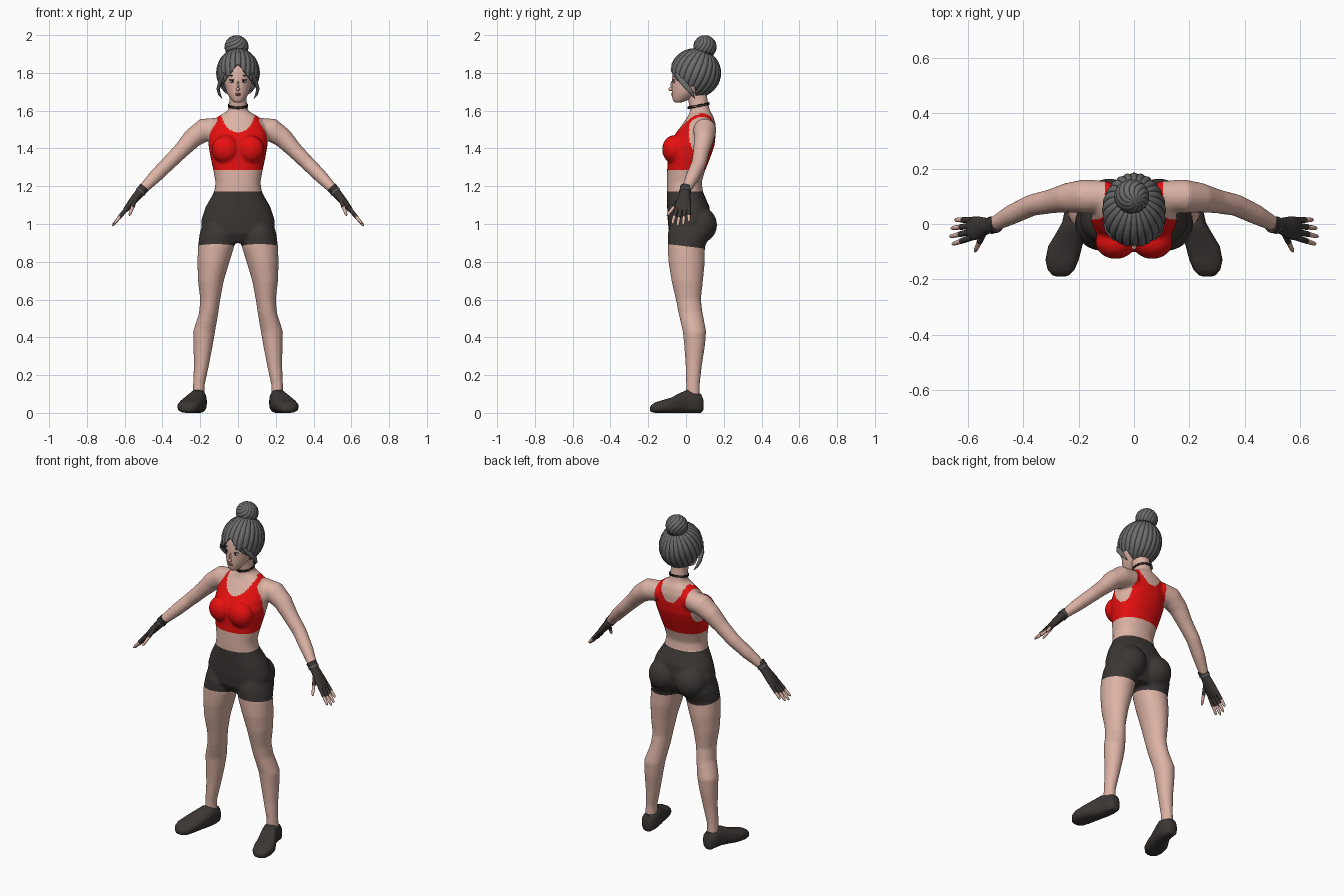
import bpy, bmesh, math
from mathutils import Vector, Matrix

if "Cube" in bpy.data.objects:
    bpy.data.objects.remove(bpy.data.objects["Cube"])


def material(name, r, g, b):
    m = bpy.data.materials.new(name)
    m.use_nodes = True
    m.diffuse_color = (r, g, b, 1)
    m.node_tree.nodes["Principled BSDF"].inputs["Base Color"].default_value = (r, g, b, 1)
    return m


SKIN = material("skin", .72, .45, .375)
RED = material("red fabric", .8, .005, .005)
DARK = material("charcoal fabric", .045, .038, .035)
HAIR = material("grey hair", .15, .15, .15)
STRAND = material("dark hair strand", .035, .035, .035)
LIP = material("lip pink", .5, .17, .15)
WHITE = material("eye white", .75, .72, .7)
BLACK = material("black", .012, .01, .01)


def skin_rings(bm, rings):
    """Join a list of vertex rings into a closed tube."""
    n = len(rings[0])
    for a, b in zip(rings, rings[1:]):
        for i in range(n):
            j = (i + 1) % n
            bm.faces.new((a[i], a[j], b[j], b[i]))
    bm.faces.new(rings[0])
    bm.faces.new(rings[-1])


def loft(bm, sections, axis="z", power=2.0, n=32, s=1):
    """Sections are (position, x0, x1, low, high) along an axis."""
    rings = []
    for p, x0, x1, lo, hi in sections:
        ring = []
        for i in range(n):
            a = math.tau * i / n
            c, q = math.cos(a), math.sin(a)
            c = math.copysign(abs(c) ** (2 / power), c)
            q = math.copysign(abs(q) ** (2 / power), q)
            x = s * ((x0 + x1) / 2 + (x1 - x0) / 2 * c)
            w = (lo + hi) / 2 + (hi - lo) / 2 * q
            ring.append(bm.verts.new((x, w, p) if axis == "z" else (x, p, w)))
        rings.append(ring)
    skin_rings(bm, rings)


def tube(bm, pts, radii, s=1, n=16):
    """Sweep an ellipse (y radius, thickness) along points."""
    pts = [Vector((p[0] * s, p[1], p[2])) for p in pts]
    rings = []
    for k, (p, (ru, rv)) in enumerate(zip(pts, radii)):
        t = (pts[min(k + 1, len(pts) - 1)] - pts[max(k - 1, 0)]).normalized()
        u = Vector((0, 1, 0))
        u = (u - t * u.dot(t)).normalized()
        v = t.cross(u)
        rings.append([bm.verts.new(p + u * ru * math.cos(math.tau * i / n)
                                   + v * rv * math.sin(math.tau * i / n)) for i in range(n)])
    skin_rings(bm, rings)


def ball(bm, centre, size, n=24):
    bmesh.ops.create_uvsphere(bm, u_segments=n, v_segments=n // 2, radius=1,
                              matrix=Matrix.Translation(centre) @ Matrix.Diagonal((*size, 1)))


def emit(bm, name, *mats, modifiers=()):
    bmesh.ops.recalc_face_normals(bm, faces=bm.faces)
    me = bpy.data.meshes.new(name)
    bm.to_mesh(me)
    bm.free()
    ob = bpy.data.objects.new(name, me)
    bpy.context.scene.collection.objects.link(ob)
    for m in mats:
        me.materials.append(m)
    bpy.ops.object.select_all(action="DESELECT")
    ob.select_set(True)
    bpy.context.view_layer.objects.active = ob
    for kind, settings in modifiers:
        mod = ob.modifiers.new(kind.lower(), kind)
        for key, value in settings.items():
            setattr(mod, key, value)
        bpy.ops.object.modifier_apply(modifier=mod.name)
    bpy.ops.object.shade_smooth_by_angle(angle=math.radians(50))
    return ob


def cut(bm, point, normal):
    bmesh.ops.bisect_plane(bm, geom=bm.verts[:] + bm.edges[:] + bm.faces[:],
                           plane_co=point, plane_no=normal)


# Body: torso, neck, limbs fused into one skin
bm = bmesh.new()
torso = [(.90, .09, -.06, .09), (.95, .19, -.09, .115), (1.02, .195, -.097, .13),
         (1.09, .172, -.1, .125), (1.17, .126, -.102, .09), (1.22, .119, -.102, .083),
         (1.28, .13, -.1, .1), (1.36, .147, -.098, .132), (1.42, .157, -.088, .152),
         (1.48, .155, -.055, .158), (1.53, .14, -.018, .157), (1.57, .105, .01, .145),
         (1.6, .052, .022, .127), (1.65, .046, .012, .115), (1.7, .045, 0, .11)]
loft(bm, [(z, -w, w, f, b) for z, w, f, b in torso], power=2.2)
leg = [(1, .03, .188, -.08, .125), (.95, .01, .203, -.097, .135), (.88, .02, .212, -.097, .1),
       (.8, .045, .215, -.093, .1), (.7, .075, .212, -.077, .09), (.6, .094, .2, -.054, .079),
       (.53, .104, .206, -.04, .088), (.43, .121, .238, -.017, .107), (.35, .135, .236, -.009, .1),
       (.25, .154, .234, -.002, .084), (.15, .176, .238, 0, .073), (.04, .178, .242, 0, .075)]
for s in (1, -1):
    loft(bm, leg, s=s)
    tube(bm, [(.09, .1, 1.51), (.18, .1, 1.497), (.24, .095, 1.455), (.3, .082, 1.39), (.37, .068, 1.32),
              (.44, .035, 1.25), (.515, -.005, 1.172)],
         [(.055, .055), (.062, .063), (.054, .053), (.044, .043), (.04, .039), (.037, .036), (.026, .025)], s)
    ball(bm, (s * .066, -.065, 1.395), (.074, .062, .075))
    ball(bm, (s * .09, .075, .995), (.092, .09, .095))
body = emit(bm, "body", SKIN, RED, DARK, modifiers=[
    ("REMESH", dict(mode="VOXEL", voxel_size=.0072)), ("SMOOTH", dict(factor=.5, iterations=10))])


def is_top(x, y, z):
    """Cropped top with scooped neck and cut-away arm holes."""
    x = abs(x)
    if not 1.285 < z < 1.6:
        return False
    if x > .11 and ((y - .07) / .055) ** 2 + ((z - 1.48) / .11) ** 2 < 1:
        return False
    if y < .07:
        return x < .118 + (1.59 - z) * .3 and (x / .09) ** 2 + ((z - 1.6) / .115) ** 2 > 1
    return x < .107 + max(0, 1.47 - z) * .6 and (x / .075) ** 2 + ((z - 1.6) / .115) ** 2 > 1


# Clothes cut into the body surface
bm = bmesh.new()
bm.from_mesh(body.data)
cut(bm, (0, 0, 1.285), (0, 0, 1))
cut(bm, (0, 0, 1.172), (0, 0, 1))
cut(bm, (0, 0, .882), (0, .12, 1))
for f in bm.faces:
    x, y, z = f.calc_center_median()
    if is_top(x, y, z):
        f.material_index = 1
    elif z < 1.172 and z + .12 * y > .882 and abs(x) < .3:
        f.material_index = 2
bm.to_mesh(body.data)
bm.free()

# Head with nose
bm = bmesh.new()
head = [(1.642, .016, -.058, -.03), (1.65, .03, -.068, 0), (1.67, .045, -.074, .04), (1.69, .057, -.076, .07),
        (1.72, .068, -.077, .11), (1.76, .076, -.076, .14), (1.8, .08, -.073, .15), (1.85, .074, -.06, .14),
        (1.89, .05, -.02, .11)]
loft(bm, [(z, -w, w, f, b) for z, w, f, b in head], n=24)
ball(bm, (0, -.079, 1.714), (.01, .015, .01))
ball(bm, (0, -.071, 1.735), (.007, .011, .025))
emit(bm, "head", SKIN, modifiers=[("SUBSURF", dict(levels=2))])

# Facial features
bm = bmesh.new()
ball(bm, (0, -.073, 1.69), (.016, .006, .004))
ball(bm, (0, -.072, 1.683), (.013, .006, .005))
emit(bm, "lips", LIP)
for s, side in ((1, "left"), (-1, "right")):
    for part, mat, centre, size in (
            ("eye", WHITE, (s * .03, -.063, 1.755), (.014, .006, .008)),
            ("iris", BLACK, (s * .029, -.067, 1.755), (.007, .004, .007)),
            ("eyelash", BLACK, (s * .031, -.065, 1.763), (.017, .006, .003)),
            ("eyebrow", STRAND, (s * .032, -.061, 1.785), (.018, .006, .003))):
        bm = bmesh.new()
        ball(bm, centre, size, 16)
        emit(bm, f"{side}_{part}", mat)


def strand_ball(bm, centre, size, pole, strands, twist=0):
    """Ellipsoid of grooved strands gathered at a pole."""
    bmesh.ops.create_uvsphere(bm, u_segments=strands * 8, v_segments=40, radius=1)
    for f in bm.faces:
        c = f.calc_center_median()
        f.material_index = int(math.cos(strands * math.atan2(c.y, c.x)) < -.9)
    turn = Vector((0, 0, 1)).rotation_difference(Vector(pole)).to_matrix()
    for v in bm.verts:
        wave = math.cos(strands * math.atan2(v.co.y, v.co.x))
        p = v.co * (1 + .014 * wave * math.hypot(v.co.x, v.co.y))
        p = turn @ (Matrix.Rotation(twist * v.co.z, 3, "Z") @ p)
        v.co = Vector(centre) + Vector([a * b for a, b in zip(p, size)])


# Hair cap, parted over the forehead
bm = bmesh.new()
strand_ball(bm, (0, .05, 1.8), (.114, .134, .13), (0, .4, 1), 24)
for s in (1, -1):
    cut(bm, (0, 0, 1.85), (s * 1.3, 0, 1))
cut(bm, (0, .05, 0), (0, 1, 0))
open_face = []
for f in bm.faces:
    c = f.calc_center_median()
    if c.y < .05 and c.z < 1.85 - 1.3 * abs(c.x):
        open_face.append(f)
bmesh.ops.delete(bm, geom=open_face, context="FACES")
emit(bm, "hair_cap", HAIR, STRAND, modifiers=[("SOLIDIFY", dict(thickness=.008, offset=-1))])

# Bun and its wrap
bm = bmesh.new()
strand_ball(bm, (-.008, .1, 1.938), (.063, .061, .061), (.3, -.3, 1), 12, 1.2)
emit(bm, "hair_bun", HAIR, STRAND)
bm = bmesh.new()
tube(bm, [(.0, .09, 1.88), (0, .095, 1.9), (0, .1, 1.915)], [(.05, .05), (.054, .054), (.045, .045)], n=24)
emit(bm, "bun_wrap", STRAND)

for s, side in ((1, "left"), (-1, "right")):
    # Loose locks beside the face
    bm = bmesh.new()
    tube(bm, [(.07, -.05, 1.8), (.095, -.02, 1.755), (.105, .015, 1.715), (.098, .035, 1.685), (.085, .045, 1.665)],
         [(.012, .008), (.016, .009), (.014, .009), (.009, .007), (.002, .002)], s)
    emit(bm, f"{side}_lock", HAIR)

    # Fingerless glove and bare fingertips
    wrist, reach, across = Vector((.508, -.003, 1.18)), Vector((.155, -.028, -.187)), Vector((0, 1, 0))
    glove, tips = bmesh.new(), bmesh.new()
    tube(glove, [wrist + reach * t for t in (-.08, .12, .3, .42, .56, .6)],
         [(.031, .029), (.028, .024), (.038, .021), (.043, .018), (.042, .014), (.034, .008)], s)
    digits = [(wrist + reach * .5 + across * o, wrist + reach * length + across * o * 1.4)
              for o, length in ((.031, .9), (.011, .99), (-.01, 1.02), (-.031, .96))]
    digits.append((wrist + reach * .2 - across * .015, Vector((.575, -.1, 1.045))))
    for a, b in digits:
        tube(glove, [a, a.lerp(b, .3), a.lerp(b, .55)], [(.012, .012), (.011, .011), (.0105, .0105)], s, 12)
        tube(tips, [a.lerp(b, t) for t in (.5, .75, .93, 1)],
             [(.009, .009), (.0085, .0085), (.007, .007), (.003, .003)], s, 12)
    emit(glove, f"{side}_glove", DARK)
    emit(tips, f"{side}_fingertips", SKIN)
    bm = bmesh.new()
    tube(bm, [wrist + reach * t for t in (.03, .06)], [(.032, .029)] * 2, s)
    emit(bm, f"{side}_glove_band", HAIR)

    # Slip-on shoe, toe turned out
    bm = bmesh.new()
    loft(bm, [(.092, .19, .225, .015, .07), (.08, .172, .243, 0, .1), (.04, .165, .252, 0, .112),
              (.005, .167, .26, 0, .122), (-.03, .174, .28, 0, .106), (-.08, .187, .31, 0, .08),
              (-.13, .2, .32, 0, .066), (-.165, .215, .312, 0, .055), (-.185, .235, .295, .005, .04),
              (-.19, .25, .28, .012, .03)], axis="y", power=2.7, s=s)
    emit(bm, f"{side}_shoe", DARK)

# Woven choker from two crossing waves
for k, name in enumerate(("choker_strand", "choker_cross_strand")):
    curve = bpy.data.curves.new(name, "CURVE")
    curve.dimensions = "3D"
    curve.bevel_depth = .0022
    line = curve.splines.new("POLY")
    line.points.add(143)
    line.use_cyclic_u = True
    for i, p in enumerate(line.points):
        a = math.tau * i / 144
        y = .067 + .056 * math.sin(a)
        p.co = (.051 * math.cos(a), y, 1.613 + .2 * y + .006 * math.sin(14 * a + math.pi * k), 1)
    curve.materials.append(BLACK)
    bpy.context.scene.collection.objects.link(bpy.data.objects.new(name, curve))
